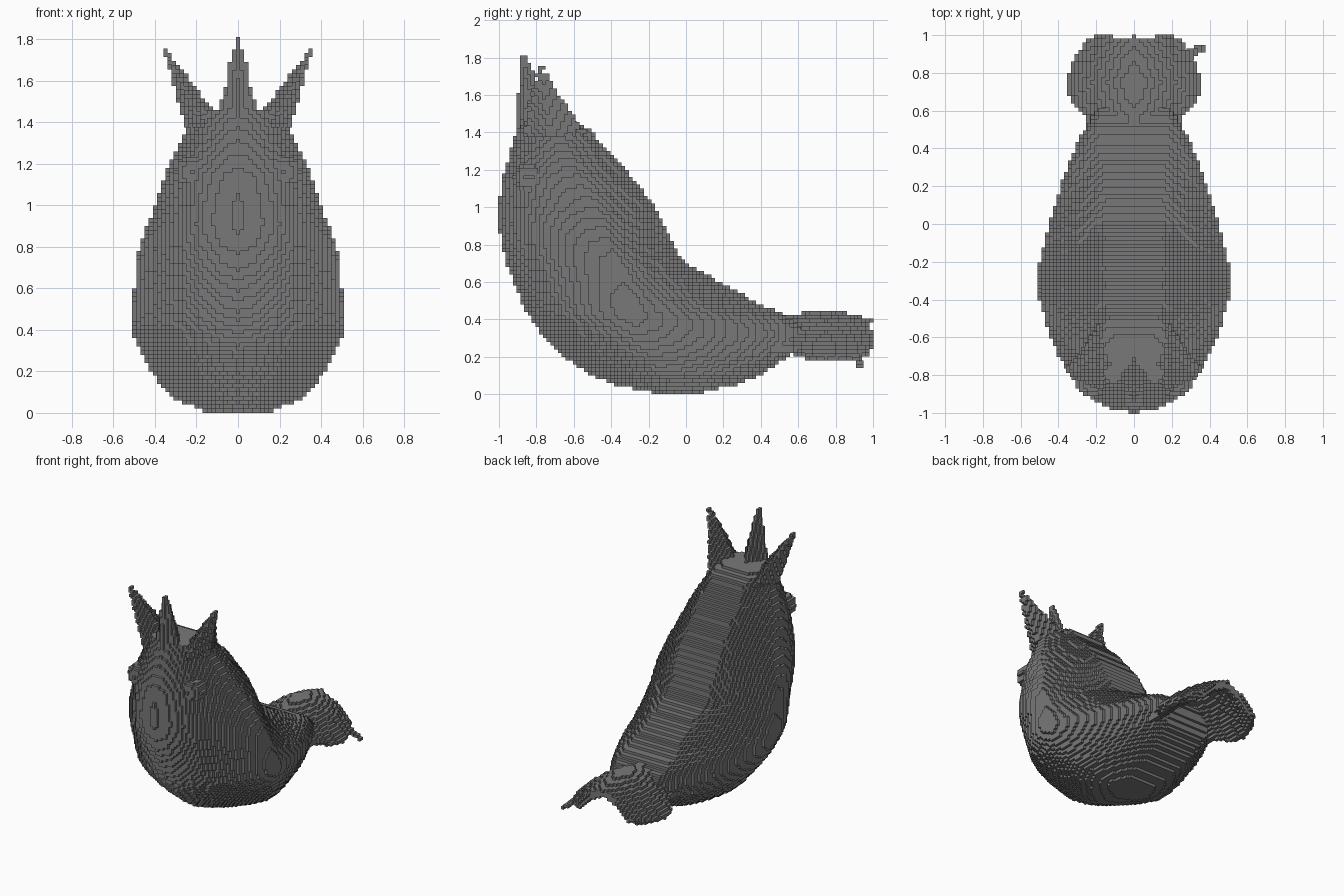
import bpy, bmesh, math
from mathutils import Matrix

CELL = 0.02
DEPTH = 7

cube = bpy.data.objects.get("Cube")
if cube:
    bpy.data.objects.remove(cube, do_unlink=True)

grey = bpy.data.materials.new("stone grey")
grey.use_nodes = True
grey.diffuse_color = (0.19, 0.19, 0.19, 1)
grey.node_tree.nodes["Principled BSDF"].inputs["Base Color"].default_value = (0.19, 0.19, 0.19, 1)


def make_blocky(name, bm, thickness=0):
    """Turn a bmesh into a flat-shaded object built of small blocks."""
    bmesh.ops.recalc_face_normals(bm, faces=bm.faces)
    mesh = bpy.data.meshes.new(name)
    bm.to_mesh(mesh)
    bm.free()
    mesh.materials.append(grey)
    obj = bpy.data.objects.new(name, mesh)
    bpy.context.collection.objects.link(obj)
    size = max(max(v.co[i] for v in mesh.vertices) - min(v.co[i] for v in mesh.vertices)
               for i in range(3))
    if thickness:
        shell = obj.modifiers.new("thickness", 'SOLIDIFY')
        shell.thickness = thickness
        shell.offset = 0
        size += thickness / 2
    blocks = obj.modifiers.new("blocks", 'REMESH')
    blocks.mode = 'BLOCKS'
    blocks.octree_depth = DEPTH
    blocks.scale = min(0.99, size / (CELL * 2 ** DEPTH))
    blocks.use_remove_disconnected = False


def loft(rings):
    """Closed skin through a stack of rings with equal point counts."""
    bm = bmesh.new()
    loops = [[bm.verts.new(p) for p in ring] for ring in rings]
    for a, b in zip(loops, loops[1:]):
        for i in range(len(a)):
            j = (i + 1) % len(a)
            bm.faces.new((a[i], a[j], b[j], b[i]))
    bm.faces.new(loops[0])
    bm.faces.new(loops[-1])
    return bm


def body_ring(z, front, back, wide, y_wide, strip, breast, flank):
    """Level slice: breast curve, tapering flanks, flat strip along the back."""
    half = []
    for i in range(1, 9):
        t = i / 8 * math.pi / 2
        half.append((wide * math.sin(t) ** breast,
                     y_wide + (front - y_wide) * max(0, math.cos(t)) ** breast))
    for i in range(1, 7):
        t = i / 6 * math.pi / 2
        half.append((strip + (wide - strip) * max(0, math.cos(t)) ** flank,
                     y_wide + (back - y_wide) * math.sin(t) ** flank))
    ring = [(0, front)] + half + [(-x, y) for x, y in reversed(half)]
    return [(x, y, z) for x, y in ring]


# Body: height, front, back, half width, y of widest point, back strip half
# width, then breast and flank curve powers (low is boxy, high is straight)
body_slices = [
    (0.0, -0.14, 0.05, 0.14, -0.05, 0.10, 1.4, 1.4),
    (0.05, -0.38, 0.27, 0.27, -0.08, 0.12, 1.5, 1.3),
    (0.10, -0.50, 0.40, 0.35, -0.12, 0.13, 1.5, 1.3),
    (0.20, -0.65, 0.54, 0.42, -0.18, 0.16, 1.35, 1.3),
    (0.30, -0.75, 0.60, 0.475, -0.24, 0.18, 1.2, 1.4),
    (0.36, -0.80, 0.61, 0.50, -0.26, 0.18, 1.15, 1.5),
    (0.42, -0.84, 0.53, 0.515, -0.28, 0.20, 1.1, 1.6),
    (0.50, -0.88, 0.36, 0.515, -0.30, 0.17, 1.1, 1.65),
    (0.60, -0.92, 0.18, 0.50, -0.33, 0.16, 1.1, 1.65),
    (0.70, -0.96, 0.00, 0.495, -0.36, 0.15, 1.1, 1.6),
    (0.80, -0.985, -0.07, 0.475, -0.40, 0.15, 1.05, 1.6),
    (0.90, -1.0, -0.11, 0.44, -0.44, 0.15, 1.0, 1.55),
    (1.00, -1.0, -0.16, 0.40, -0.49, 0.15, 1.0, 1.5),
    (1.15, -0.985, -0.28, 0.35, -0.57, 0.15, 1.0, 1.5),
    (1.25, -0.955, -0.36, 0.31, -0.62, 0.14, 1.05, 1.5),
    (1.36, -0.92, -0.47, 0.25, -0.68, 0.13, 1.2, 1.4),
    (1.42, -0.90, -0.51, 0.23, -0.70, 0.13, 1.2, 1.4),
    (1.46, -0.88, -0.62, 0.18, -0.74, 0.10, 1.2, 1.4),
]
make_blocky("body", loft([body_ring(*s) for s in body_slices]))

# Eyes: shallow bumps either side of the face
for label, side in (("left", 1), ("right", -1)):
    bm = bmesh.new()
    bmesh.ops.create_icosphere(bm, subdivisions=2, radius=0.085,
                               matrix=Matrix.Translation((0.22 * side, -0.84, 1.16)))
    make_blocky(label + "_eye", bm)


# Crown: three tapering spikes
def spike(name, base, tip, side=1):
    tx, ty, tz = tip
    bottom = [(x * side, y, 1.38) for x, y in base]
    cx = sum(x for x, y in base) / 4
    cy = sum(y for x, y in base) / 4
    top = [((tx + (x - cx) * 0.1) * side, ty + (y - cy) * 0.1, tz) for x, y in base]
    make_blocky(name, loft([bottom, top]))


spike("middle_crown_spike",
      [(0, -0.915), (0.11, -0.83), (0, -0.68), (-0.11, -0.83)], (0, -0.87, 1.82))
for label, side in (("left", 1), ("right", -1)):
    spike(label + "_crown_spike",
          [(0.06, -0.72), (0.17, -0.88), (0.26, -0.72), (0.18, -0.52)],
          (0.35, -0.78, 1.75), side)

# Tail: arched fan with drooping edges; y, half width, crest height
fan = [(0.46, 0.25, 0.40), (0.57, 0.25, 0.40), (0.66, 0.32, 0.42),
       (0.75, 0.345, 0.43), (0.86, 0.31, 0.41), (0.93, 0.27, 0.39),
       (0.985, 0.21, 0.37)]
bm = bmesh.new()
rows = []
for y, half, crest in fan:
    row = []
    for i in range(-6, 7):
        s = i / 6
        row.append(bm.verts.new((s * half, y, crest - 0.7 * half * abs(s) ** 1.5)))
    rows.append(row)
for a, b in zip(rows, rows[1:]):
    for i in range(len(a) - 1):
        bm.faces.new((a[i], a[i + 1], b[i + 1], b[i]))
make_blocky("tail_fan", bm, 0.05)

# Stray feather at the left corner of the tail
root = [(0.24, 0.85), (0.3, 0.85), (0.3, 0.93), (0.24, 0.93)]
make_blocky("tail_feather", loft([
    [(x, y, 0.23) for x, y in root],
    [(x * 0.4 + 0.255, y * 0.4 + 0.575, 0.15) for x, y in root]]))
